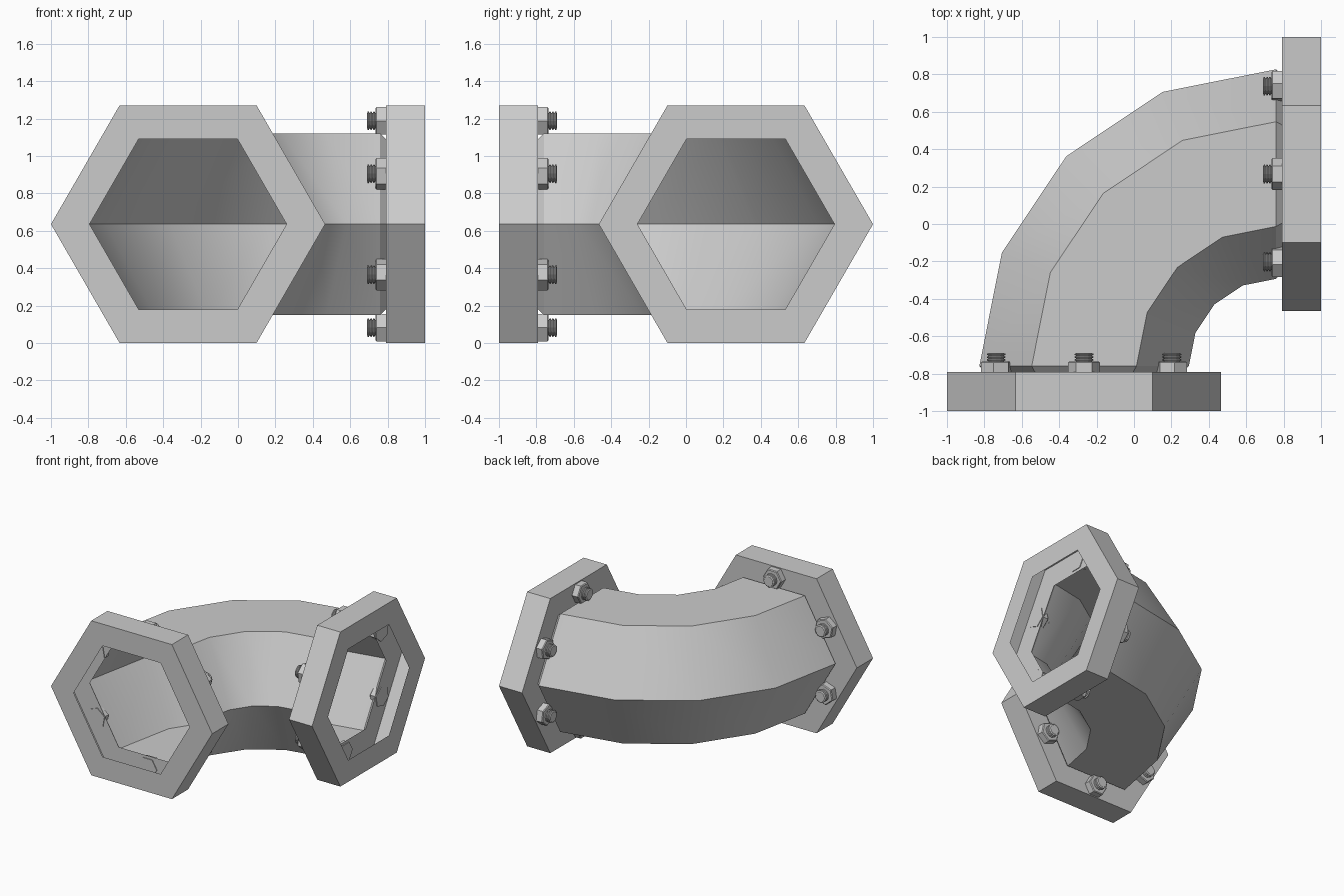
import bpy, bmesh, math

if "Cube" in bpy.data.objects:
    bpy.data.objects.remove(bpy.data.objects["Cube"])

BEND = (0.76, -0.76)      # centre of the bend in plan
R_BEND = 1.027            # centre-line radius
Z_MID = 0.635             # height of the centre line


def ring(t, e, r, u=0.0, v=0.0, n=6, rot=0.0):
    """Polygon across the pipe at bend angle t, shifted e along the pipe and (u, v) across it."""
    pts = []
    for k in range(n):
        a = math.tau * k / n + rot
        rho = R_BEND + u + r * math.cos(a)
        pts.append((BEND[0] - rho * math.cos(t) + e * math.sin(t),
                    BEND[1] + rho * math.sin(t) + e * math.cos(t),
                    Z_MID + v + r * math.sin(a)))
    return pts


def loft(name, rings, caps=False):
    """Skin a list of equal-sided rings."""
    bm = bmesh.new()
    loops = [[bm.verts.new(p) for p in r] for r in rings]
    n = len(loops[0])
    for a, b in zip(loops, loops[1:]):
        for k in range(n):
            j = (k + 1) % n
            bm.faces.new((a[k], a[j], b[j], b[k]))
    if caps:
        bm.faces.new(loops[0])
        bm.faces.new(loops[-1])
    bmesh.ops.recalc_face_normals(bm, faces=bm.faces)
    me = bpy.data.meshes.new(name)
    bm.to_mesh(me)
    bm.free()
    ob = bpy.data.objects.new(name, me)
    bpy.context.collection.objects.link(ob)
    return ob


# Hexagonal elbow pipe with bevelled necks at both ends
quarter = math.pi / 2
pipe = loft("elbow_pipe",
            [ring(0, -0.03, 0.527)]
            + [ring(quarter * i / 4, 0, 0.56) for i in range(5)]
            + [ring(quarter, 0.03, 0.527)])
bpy.context.view_layer.objects.active = pipe
pipe.select_set(True)
bpy.ops.object.shade_smooth_by_angle(angle=math.radians(30))

# Bolt positions across a flange: (u, v, nut rotation)
bolts = [(0, s * 0.553, 0) for s in (1, -1)]
bolts += [(su * 0.47, sv * 0.27, su * sv * math.radians(20))
          for su in (1, -1) for sv in (1, -1)]

for end, t, s in (("front", 0, 1), ("right", quarter, -1)):
    # Hollow hexagonal flange: outer face, rim and back plate
    loft(end + "_flange", [ring(t, s * e, r) for e, r in
                           ((-0.24, 0.527), (-0.24, 0.733), (-0.03, 0.733), (-0.03, 0.527))])
    for i, (u, v, rot) in enumerate(bolts):
        # Hex nut with a slight chamfer
        loft(f"{end}_nut_{i}", [ring(t, s * e, r, u, v, 6, rot) for e, r in
                                ((-0.036, 0.085), (0.019, 0.085), (0.025, 0.078))], True)
        # Threaded stud
        prof = [(0.02, 0.042)]
        for k in range(3):
            e = 0.027 + 0.015 * k
            prof += [(e, 0.042), (e + 0.004, 0.05), (e + 0.009, 0.05), (e + 0.012, 0.042)]
        prof.append((0.071, 0.04))
        loft(f"{end}_stud_{i}", [ring(t, s * e, r, u, v, 12) for e, r in prof], True)
